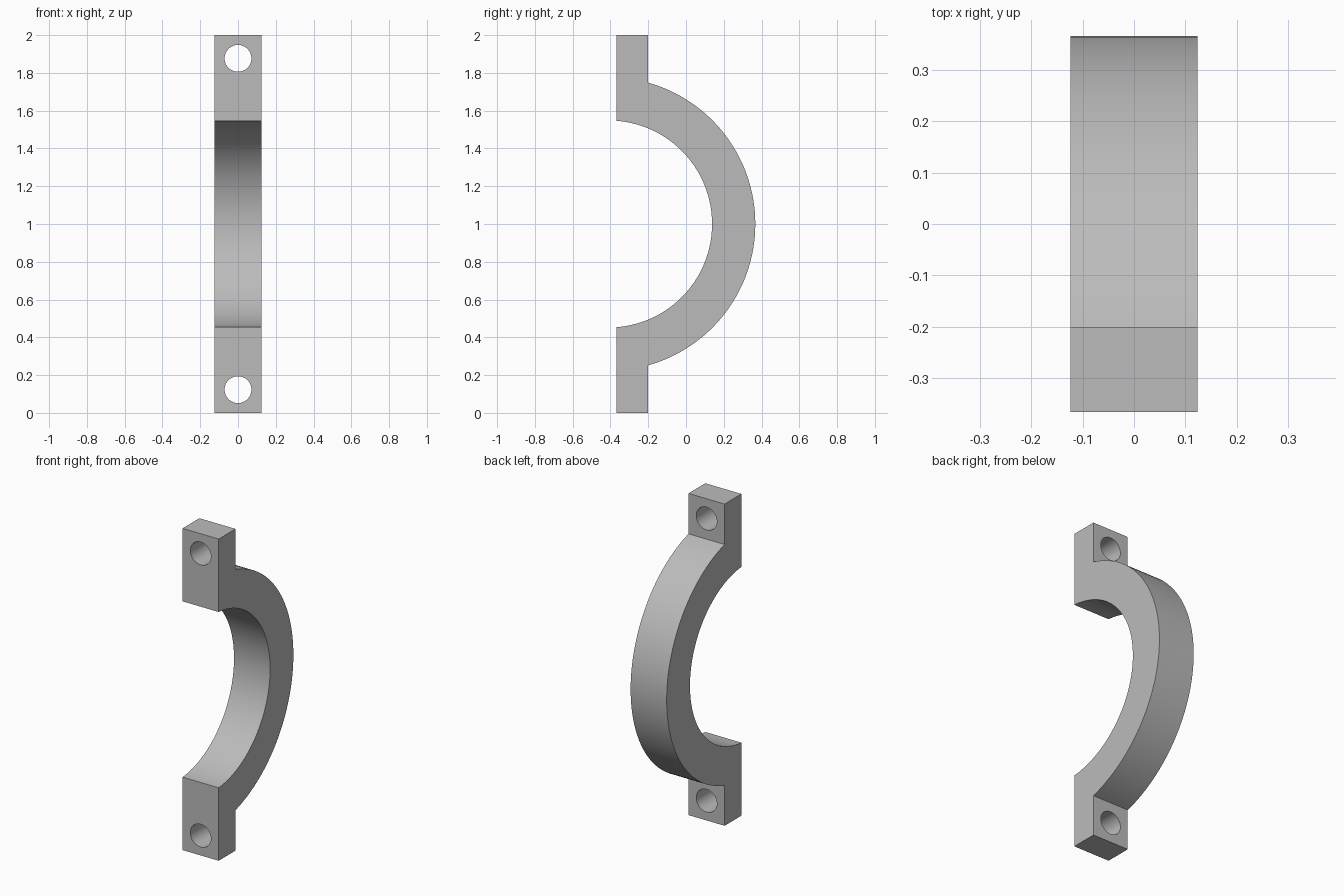
import bpy, bmesh
from math import sin, cos, acos, radians
from mathutils import Matrix

cube = bpy.data.objects.get("Cube")
if cube:
    bpy.data.objects.remove(cube, do_unlink=True)

HALF_W = 0.124            # half width along x
FRONT, STEP = -0.367, -0.202   # flange front and back faces
CENTRE_Y, CENTRE_Z = -0.41, 1.0
R_IN, R_OUT = 0.548, 0.777
HOLE_R, HOLE_Z = 0.071, 0.123
SEGMENTS = 64

grey = bpy.data.materials.new("plain grey")
grey.use_nodes = True
colour = (0.5, 0.5, 0.5, 1)
grey.diffuse_color = colour
grey.node_tree.nodes["Principled BSDF"].inputs["Base Color"].default_value = colour


def arc(radius, end_y):
    """Arc bulging backwards, from its upper to its lower end at end_y."""
    a = acos((end_y - CENTRE_Y) / radius)
    angles = [a - 2 * a * i / SEGMENTS for i in range(SEGMENTS + 1)]
    return [(CENTRE_Y + radius * cos(t), CENTRE_Z + radius * sin(t)) for t in angles]


def finish(name, bm):
    bmesh.ops.recalc_face_normals(bm, faces=bm.faces)
    mesh = bpy.data.meshes.new(name)
    bm.to_mesh(mesh)
    bm.free()
    mesh.materials.append(grey)
    obj = bpy.data.objects.new(name, mesh)
    bpy.context.collection.objects.link(obj)
    return obj


# Clamp body: side profile of arch and flanges, extruded across the width
profile = [(FRONT, 2), (STEP, 2)] + arc(R_OUT, STEP)
profile += [(STEP, 0), (FRONT, 0)] + arc(R_IN, FRONT)[::-1]
bm = bmesh.new()
face = bm.faces.new([bm.verts.new((-HALF_W, y, z)) for y, z in profile])
extruded = bmesh.ops.extrude_face_region(bm, geom=[face], use_keep_orig=True)
moved = [v for v in extruded["geom"] if isinstance(v, bmesh.types.BMVert)]
bmesh.ops.translate(bm, verts=moved, vec=(2 * HALF_W, 0, 0))
clamp = finish("half_clamp", bm)

# Bolt holes through both flanges
bm = bmesh.new()
for z in (HOLE_Z, 2 - HOLE_Z):
    place = Matrix.Translation((0, (FRONT + STEP) / 2, z)) @ Matrix.Rotation(radians(90), 4, "X")
    bmesh.ops.create_cone(bm, cap_ends=True, segments=48, radius1=HOLE_R,
                          radius2=HOLE_R, depth=0.3, matrix=place)
cutter = finish("bolt_hole_cutter", bm)

# Apply the cut, then remove the helper
cut = clamp.modifiers.new("bolt_holes", "BOOLEAN")
cut.operation = "DIFFERENCE"
cut.solver = "EXACT"
cut.object = cutter
bpy.ops.object.select_all(action="DESELECT")
clamp.select_set(True)
bpy.context.view_layer.objects.active = clamp
bpy.ops.object.modifier_apply(modifier=cut.name)
bpy.data.objects.remove(cutter, do_unlink=True)
bpy.ops.object.shade_smooth_by_angle(angle=radians(30))
